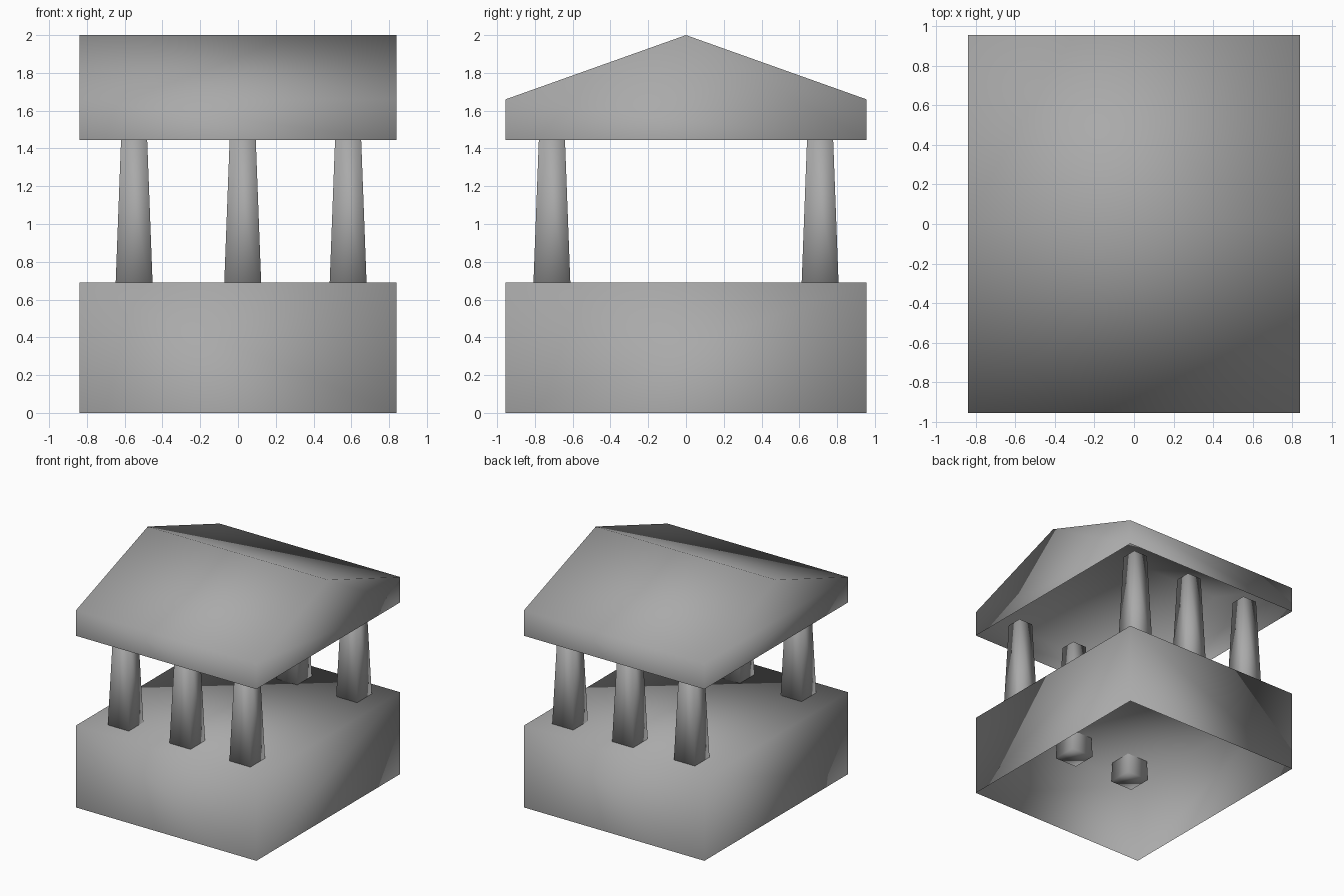
import bpy
import bmesh
from mathutils import Vector

cube = bpy.data.objects.get("Cube")
if cube:
    bpy.data.objects.remove(cube, do_unlink=True)

HALF_X, HALF_Y = 0.84, 0.955
BASE_TOP = 0.69
EAVE_LOW, EAVE_HIGH, RIDGE = 1.445, 1.66, 2.0

# One stone colour for everything
stone = bpy.data.materials.new("grey_stone")
stone.use_nodes = True
grey = (0.4, 0.4, 0.4, 1)
stone.diffuse_color = grey
stone.node_tree.nodes["Principled BSDF"].inputs["Base Color"].default_value = grey


def finish(name, bm):
    """Turn a bmesh into a smooth-shaded object."""
    bmesh.ops.recalc_face_normals(bm, faces=bm.faces)
    for face in bm.faces:
        face.smooth = True
    mesh = bpy.data.meshes.new(name)
    bm.to_mesh(mesh)
    bm.free()
    mesh.materials.append(stone)
    obj = bpy.data.objects.new(name, mesh)
    bpy.context.collection.objects.link(obj)
    return obj


def shell(name, profile):
    """Extrude a y-z profile along x and leave the underside open."""
    bm = bmesh.new()
    end = bm.faces.new([bm.verts.new((-HALF_X, y, z)) for y, z in profile])
    side = bmesh.ops.extrude_face_region(bm, geom=[end], use_keep_orig=True)
    moved = [v for v in side["geom"] if isinstance(v, bmesh.types.BMVert)]
    bmesh.ops.translate(bm, verts=moved, vec=(2 * HALF_X, 0, 0))
    bmesh.ops.recalc_face_normals(bm, faces=bm.faces)
    under = [f for f in bm.faces if f.normal.z < -0.9]
    bmesh.ops.delete(bm, geom=under, context='FACES_ONLY')
    return finish(name, bm)


def column(name, x, y, low=0.52, high=1.53, foot=0.208, head=0.132):
    """Square column that narrows upwards."""
    bm = bmesh.new()
    bmesh.ops.create_cube(bm, size=1)
    for v in bm.verts:
        top = v.co.z > 0
        width = head if top else foot
        v.co = Vector((x + v.co.x * width, y + v.co.y * width, high if top else low))
    return finish(name, bm)


# Hollow base block
shell("base", [(-HALF_Y, 0), (HALF_Y, 0), (HALF_Y, BASE_TOP), (-HALF_Y, BASE_TOP)])

# Hollow gabled roof, ridge running side to side
shell("roof", [(-HALF_Y, EAVE_LOW), (HALF_Y, EAVE_LOW), (HALF_Y, EAVE_HIGH),
               (0, RIDGE), (-HALF_Y, EAVE_HIGH)])

# Two rows of columns
for row, y in (("front", -0.71), ("back", 0.71)):
    for place, x in (("right", -0.55), ("middle", 0.025), ("left", 0.583)):
        column(f"{row}_{place}_column", x, y)
